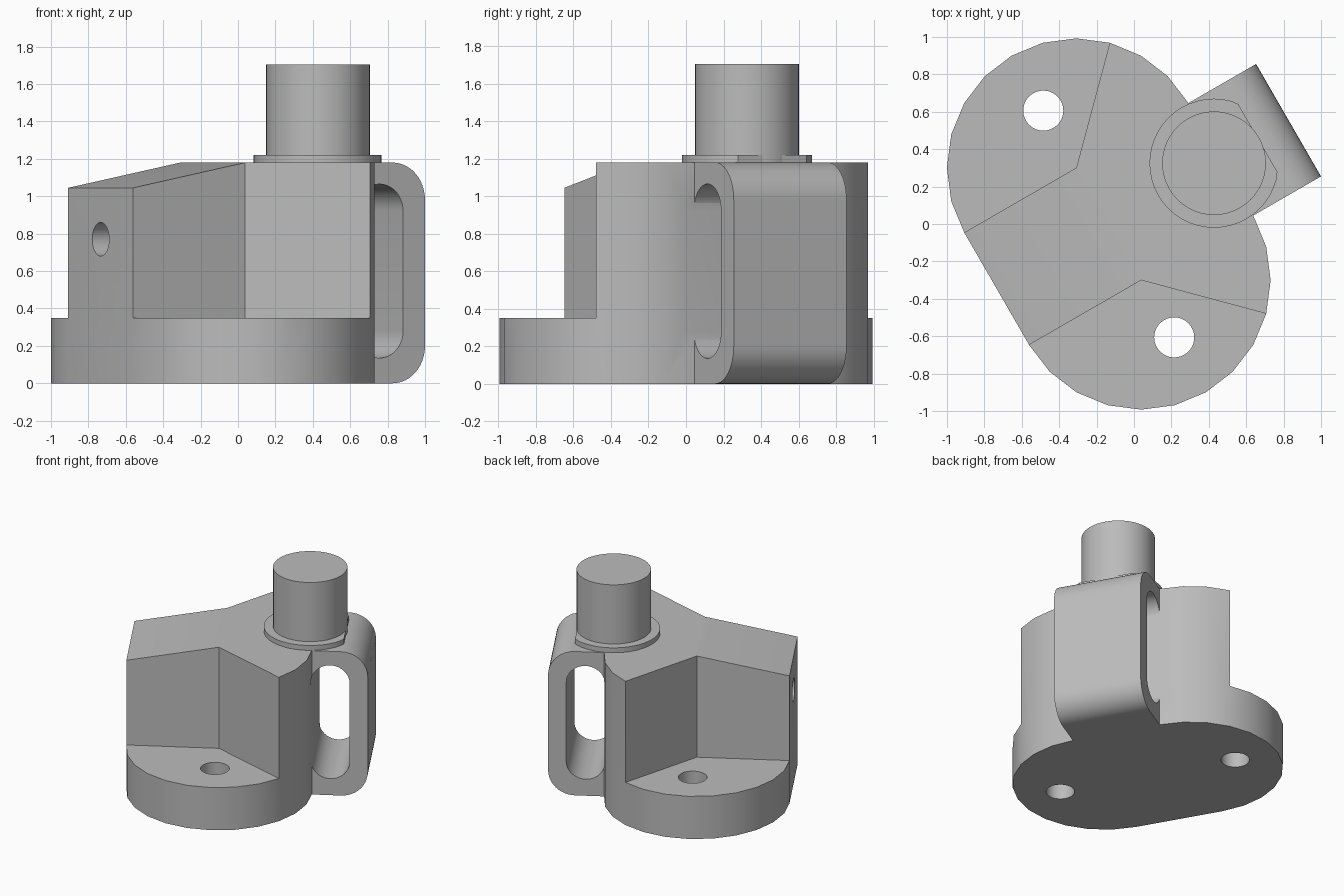
import bpy, bmesh
from math import sin, cos, pi, radians
from mathutils import Matrix, Vector

if "Cube" in bpy.data.objects:
    bpy.data.objects.remove(bpy.data.objects["Cube"])

# The bracket is laid out straight (u outward, v along the ears), then turned
PLACE = Matrix.Translation((-0.135, 0, 0)) @ Matrix.Rotation(radians(30), 4, 'Z')
R, HALF, TOP, BASE = 0.692, 0.347, 1.18, 0.35

grey = bpy.data.materials.new("Plain grey")
grey.use_nodes = True
grey.diffuse_color = (0.5, 0.5, 0.5, 1)
grey.node_tree.nodes["Principled BSDF"].inputs["Base Color"].default_value = (0.5, 0.5, 0.5, 1)


def arc(cx, cy, r, start, end, n):
    angles = [radians(start + (end - start) * i / n) for i in range(n + 1)]
    return [(cx + r * cos(a), cy + r * sin(a)) for a in angles]


def circle(cx, cy, r, n=48):
    return arc(cx, cy, r, 0, 360, n)[:-1]


def prism(name, pts, lo, hi, axis='z'):
    """Extrude a flat outline along z, v or u."""
    put = {'z': lambda a, b, d: Vector((a, b, d)),
           'v': lambda a, b, d: Vector((a, d, b)),
           'u': lambda a, b, d: Vector((d, a, b))}[axis]
    bm = bmesh.new()
    rings = [[bm.verts.new(put(a, b, d)) for a, b in pts] for d in (lo, hi)]
    bm.faces.new(rings[0])
    bm.faces.new(rings[1])
    n = len(pts)
    for i in range(n):
        j = (i + 1) % n
        bm.faces.new((rings[0][i], rings[0][j], rings[1][j], rings[1][i]))
    bmesh.ops.recalc_face_normals(bm, faces=bm.faces)
    mesh = bpy.data.meshes.new(name)
    bm.to_mesh(mesh)
    bm.free()
    mesh.materials.append(grey)
    ob = bpy.data.objects.new(name, mesh)
    ob.matrix_world = PLACE
    bpy.context.collection.objects.link(ob)
    return ob


def combine(target, tool, operation='DIFFERENCE'):
    mod = target.modifiers.new("combine", 'BOOLEAN')
    mod.operation, mod.object, mod.solver = operation, tool, 'EXACT'
    bpy.context.view_layer.update()
    bpy.context.view_layer.objects.active = target
    bpy.ops.object.modifier_apply(modifier=mod.name)
    bpy.data.objects.remove(tool)


# Body: full-height rounded block
body = prism("bracket_body", arc(0, HALF, R, 0, 180, 12) + arc(0, -HALF, R, 180, 360, 12), 0, TOP)

# Loop block on the outer side, rounded at top and bottom
r = 0.2
loop = prism("loop_block", [(0.4, 0)] + arc(1.11 - r, r, r, -90, 0, 12)
             + arc(1.11 - r, TOP - r, r, 0, 90, 12) + [(0.4, TOP)], -HALF, HALF, 'v')
combine(body, loop, 'UNION')

# Slot through the loop
w = 0.145
slot = arc(0.83, 0.135 + w, w, 180, 360, 20) + arc(0.83, 1.065 - w, w, 0, 180, 20)
combine(body, prism("slot_cutter", slot, -1, 1, 'v'))

# Sloped roof towards the flat side
slope = 0.135 / R
wedge = [(0.1, TOP + 0.1 * slope), (-1, TOP - slope), (-1, 1.5), (0.1, 1.5)]
combine(body, prism("slope_cutter", wedge, -2, 2, 'v'))

# Notches above the two ears, and their bolt holes
for s in (1, -1):
    notch = [(0, HALF), (-1, HALF), (-1, HALF + 1), (1, HALF + 1)]
    combine(body, prism("notch_cutter", [(u, s * v) for u, v in notch], BASE, 2))
    combine(body, prism("bolt_hole_cutter", circle(0, s * 0.7, 0.107), -1, 1))

# Blind hole in the flat side
combine(body, prism("side_hole_cutter", circle(0, 0.77, 0.09), -1, -0.25, 'u'))

# Washer with one flat side, and the post
washer = prism("post_washer", [(min(u, 0.92), v) for u, v in circle(0.65, 0, 0.345)
                               if u < 0.92 or abs(v) > 0.2], TOP - 0.02, 1.22)
post = prism("post", circle(0.65, 0, 0.277), TOP - 0.02, 1.705)

bpy.ops.object.select_all(action='DESELECT')
for ob in (body, washer, post):
    ob.select_set(True)
bpy.context.view_layer.objects.active = body
bpy.ops.object.shade_smooth_by_angle(angle=radians(30))
